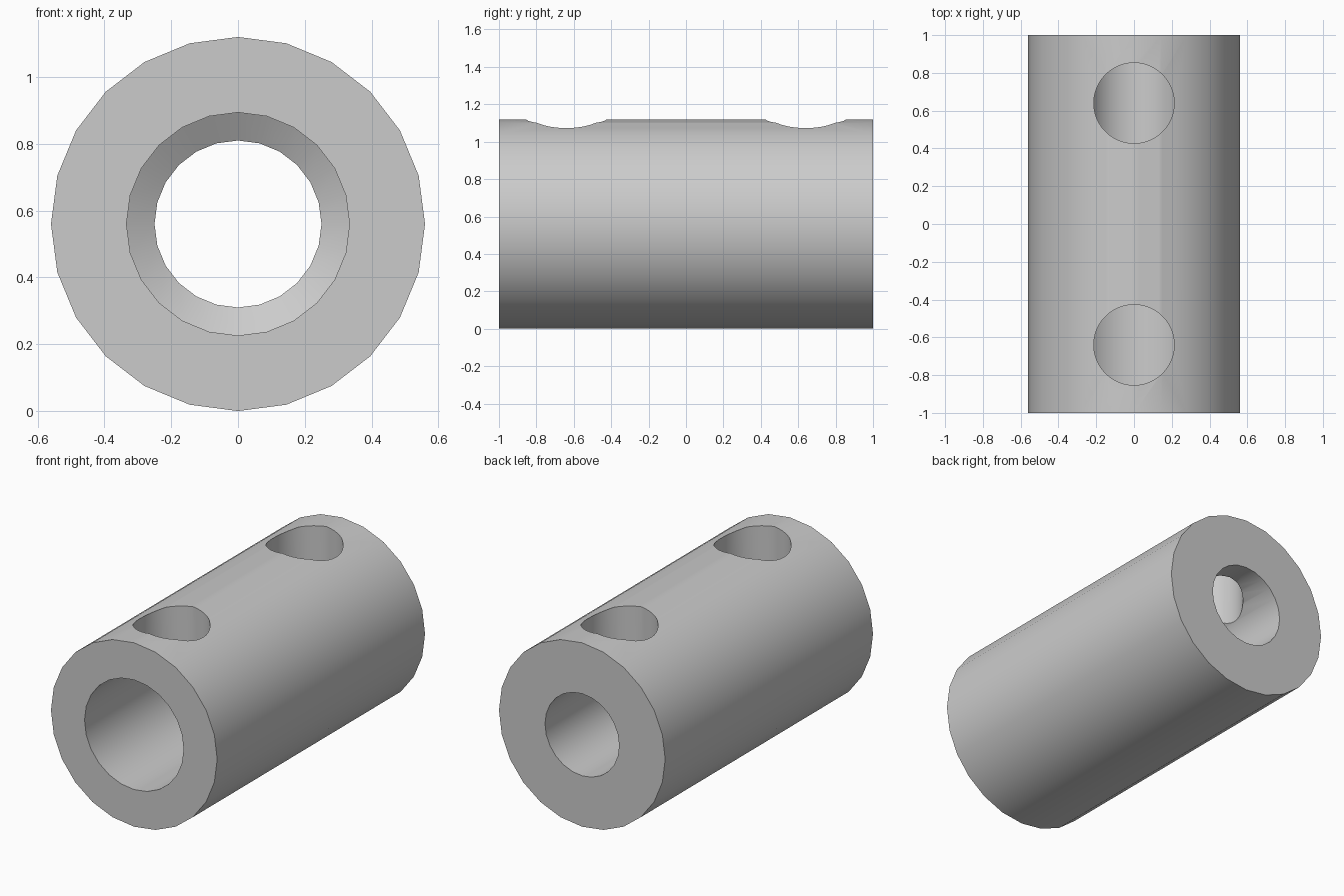
import bpy, bmesh
from math import sin, cos, pi

if "Cube" in bpy.data.objects:
    bpy.data.objects.remove(bpy.data.objects["Cube"], do_unlink=True)

SIDES = 24
OUTER, WIDE_BORE, NARROW_BORE = 0.56, 0.334, 0.25
HOLE_RADIUS, HOLE_Y = 0.213, 0.64

# Single plain grey
grey = bpy.data.materials.new("plain grey")
grey.use_nodes = True
colour = (0.6, 0.6, 0.6, 1)
grey.diffuse_color = colour
grey.node_tree.nodes["Principled BSDF"].inputs["Base Color"].default_value = colour


def lathe(name, profile):
    """Turn a closed (radius, y) profile around the lengthwise axis."""
    bm = bmesh.new()
    rings = []
    for i in range(SIDES):
        a = 2 * pi * i / SIDES
        rings.append([bm.verts.new((r * cos(a), y, OUTER + r * sin(a)))
                      for r, y in profile])
    n = len(profile)
    for i in range(SIDES):
        here, there = rings[i], rings[(i + 1) % SIDES]
        for j in range(n):
            k = (j + 1) % n
            bm.faces.new((here[j], here[k], there[k], there[j]))
    bmesh.ops.recalc_face_normals(bm, faces=bm.faces)
    mesh = bpy.data.meshes.new(name)
    bm.to_mesh(mesh)
    bm.free()
    obj = bpy.data.objects.new(name, mesh)
    bpy.context.collection.objects.link(obj)
    mesh.materials.append(grey)
    return obj


# Sleeve: wide front bore, drill-point shoulder, narrow rear bore
sleeve = lathe("coupling_sleeve", [
    (OUTER, -1), (OUTER, 1),
    (NARROW_BORE, 1), (NARROW_BORE, 0.05),
    (WIDE_BORE, 0), (WIDE_BORE, -1)])

# Two screw holes through the top wall only
for side in (-1, 1):
    bpy.ops.mesh.primitive_cylinder_add(
        vertices=48, radius=HOLE_RADIUS, depth=0.8,
        location=(0, side * HOLE_Y, OUTER + 0.4))
    cutter = bpy.context.object
    cutter.name = "screw_hole_cutter"
    cutter.hide_render = True
    cutter.data.materials.append(grey)
    cut = sleeve.modifiers.new("screw_hole", 'BOOLEAN')
    cut.operation = 'DIFFERENCE'
    cut.solver = 'EXACT'
    cut.object = cutter
    bpy.ops.object.select_all(action='DESELECT')
    sleeve.select_set(True)
    bpy.context.view_layer.objects.active = sleeve
    bpy.ops.object.modifier_apply(modifier=cut.name)
    bpy.data.objects.remove(cutter, do_unlink=True)

# Smooth round walls, crisp rims
bpy.ops.object.shade_smooth_by_angle(angle=pi / 6)
